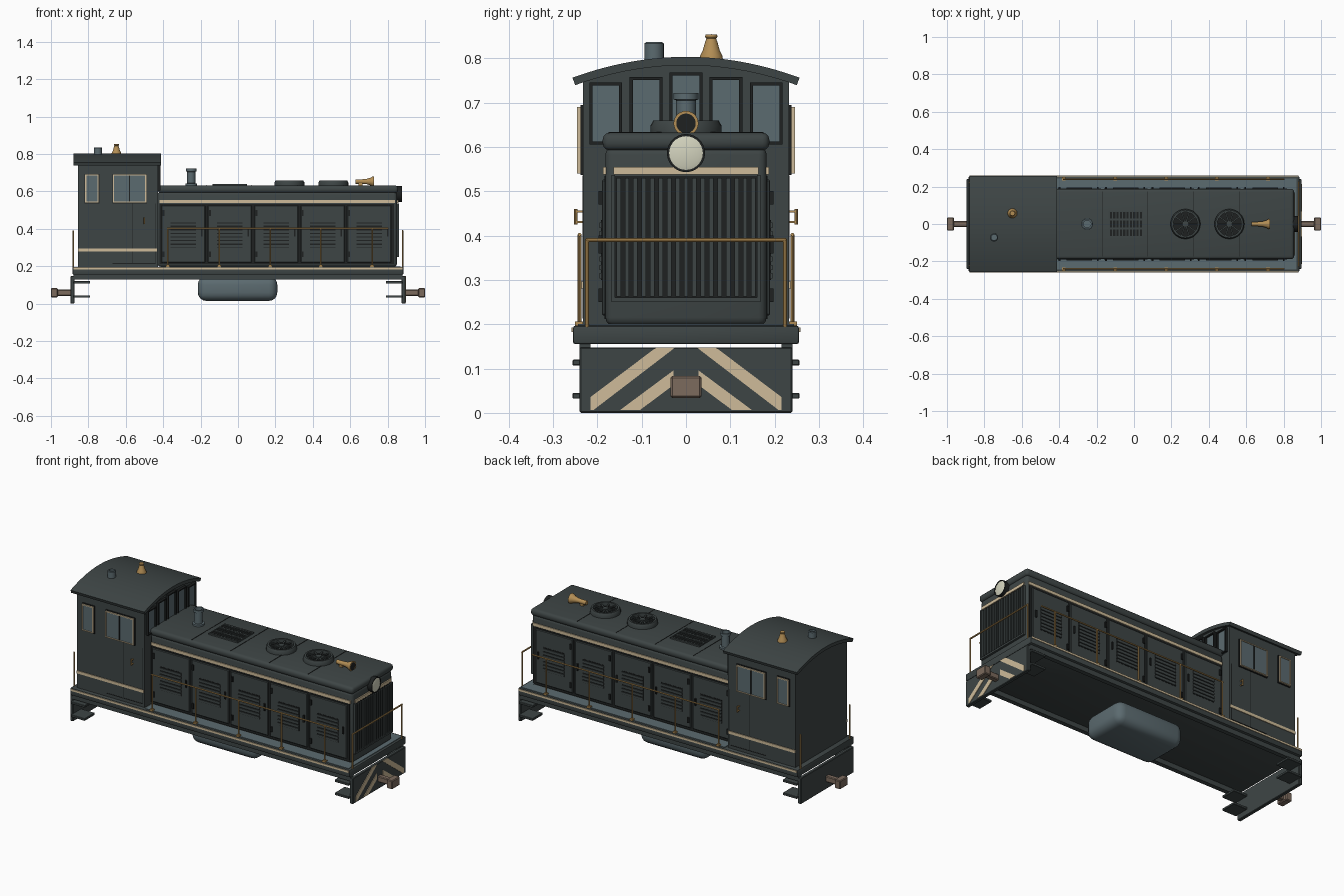
import bpy, bmesh, math
from mathutils import Matrix, Vector


def material(name, r, g, b):
    m = bpy.data.materials.new(name)
    m.diffuse_color = (r, g, b, 1)
    return m


DARK = material("charcoal_paint", 0.048, 0.060, 0.060)
BLACK = material("black_recess", 0.013, 0.015, 0.015)
BLUE = material("blue_grey", 0.105, 0.145, 0.160)
CREAM = material("cream_stripe", 0.62, 0.50, 0.32)
GOLD = material("brass", 0.45, 0.27, 0.09)
BROWN = material("coupler_brown", 0.20, 0.145, 0.11)
LENS = material("lamp_lens", 0.66, 0.66, 0.52)


def finish(name, bm, mat, angle=35):
    bmesh.ops.recalc_face_normals(bm, faces=bm.faces)
    me = bpy.data.meshes.new(name)
    bm.to_mesh(me)
    bm.free()
    me.materials.append(mat)
    for p in me.polygons:
        p.use_smooth = True
    me.set_sharp_from_angle(angle=math.radians(angle))
    ob = bpy.data.objects.new(name, me)
    bpy.context.collection.objects.link(ob)
    return ob


def boxes(name, specs, mat, bevel=0.0, seg=2):
    """Each spec is x0, x1, y0, y1, z0, z1, with an optional matrix."""
    bm = bmesh.new()
    for s in specs:
        lo, hi = Vector(s[0:6:2]), Vector(s[1:6:2])
        m = Matrix.Translation((lo + hi) / 2) @ Matrix.Diagonal((*(hi - lo), 1))
        if len(s) > 6:
            m = s[6] @ m
        bmesh.ops.create_cube(bm, size=1, matrix=m)
    if bevel:
        bmesh.ops.bevel(bm, geom=bm.edges[:], offset=bevel, segments=seg,
                        profile=0.5, affect='EDGES', clamp_overlap=True)
    return finish(name, bm, mat)


def both(specs):
    """Repeat boxes on the other side of the centre line."""
    return specs + [(s[0], s[1], -s[3], -s[2], s[4], s[5]) for s in specs]


def rods(name, pairs, r, mat, sides=8):
    bm = bmesh.new()
    for a, b in pairs:
        a, b = Vector(a), Vector(b)
        m = Matrix.Translation((a + b) / 2) @ (b - a).to_track_quat('Z', 'Y').to_matrix().to_4x4()
        bmesh.ops.create_cone(bm, cap_ends=True, segments=sides, radius1=r, radius2=r,
                              depth=(b - a).length, matrix=m)
    return finish(name, bm, mat)


def lathe(name, profile, origin, mat, along_x=False, n=28):
    """Spin (radius, height) points around an upright or lengthwise axis."""
    bm = bmesh.new()
    vs = [bm.verts.new((r, 0, h)) for r, h in profile]
    es = [bm.edges.new(p) for p in zip(vs, vs[1:])]
    bmesh.ops.spin(bm, geom=vs + es, cent=(0, 0, 0), axis=(0, 0, 1),
                   angle=math.tau, steps=n, use_duplicate=False)
    bmesh.ops.remove_doubles(bm, verts=bm.verts, dist=1e-5)
    m = Matrix.Translation(origin)
    if along_x:
        m = m @ Matrix.Rotation(math.pi / 2, 4, 'Y')
    bmesh.ops.transform(bm, matrix=m, verts=bm.verts)
    return finish(name, bm, mat)


def prism(name, outlines, x0, x1, mat):
    """Extrude (y, z) outlines lengthwise."""
    bm = bmesh.new()
    for pts in outlines:
        f = bm.faces.new([bm.verts.new((x0, y, z)) for y, z in pts])
        g = bmesh.ops.extrude_face_region(bm, geom=[f])['geom']
        bmesh.ops.translate(bm, vec=(x1 - x0, 0, 0),
                            verts=[v for v in g if isinstance(v, bmesh.types.BMVert)])
    return finish(name, bm, mat, 25)


# Frame: deck, sills, end plates, steps, tank
boxes("deck", [(-0.885, 0.885, -0.255, 0.255, 0.155, 0.197)], DARK, 0.006)
boxes("side_sill", both([(-0.88, 0.88, 0.215, 0.24, 0.128, 0.16)]), DARK)
boxes("deck_stripe", both([(-0.88, 0.88, 0.254, 0.258, 0.182, 0.193)]), CREAM)
boxes("walkway", both([(-0.415, 0.865, 0.18, 0.244, 0.19, 0.2)])
      + [(0.84, 0.87, -0.244, 0.244, 0.19, 0.2)], BLUE)
boxes("end_plate", [(s - 0.01, s + 0.01, -0.24, 0.24, 0, 0.148) for s in (-0.885, 0.885)], DARK, 0.003, 1)
boxes("step", both([(min(s * 0.79, s * 0.88), max(s * 0.79, s * 0.88), 0.165, 0.256, z, z + 0.013)
                    for s in (-1, 1) for z in (0.032, 0.107)]), DARK, 0.002, 1)
boxes("fuel_tank", [(-0.215, 0.21, -0.135, 0.135, 0.015, 0.146)], BLUE, 0.045, 4)

# Diagonal warning stripes on the nose end plate
outer = [(0.215, 0.007), (0.215, 0.036), (0.068, 0.147), (0.025, 0.147), (0.208, 0.007)]
inner = [(0.148, 0.007), (0.103, 0.007), (0.028, 0.063), (0.028, 0.096)]
prism("warning_stripes", [[(s * y, z) for y, z in o] for o in (outer, inner) for s in (-1, 1)],
      0.894, 0.898, CREAM)

# Couplers
for s, tag in ((1, "front"), (-1, "rear")):
    def span(a, b):
        return (min(s * a, s * b), max(s * a, s * b))
    boxes(tag + "_coupler", [(*span(0.89, 0.97), -0.015, 0.015, 0.042, 0.075),
                             (*span(0.963, 1.0), -0.035, 0.035, 0.034, 0.083)], BROWN, 0.004, 1)

# Hood: body, rounded cap, stripe
boxes("hood_body", [(-0.43, 0.85, -0.182, 0.182, 0.197, 0.60)], DARK, 0.018, 3)
boxes("hood_cap", [(-0.43, 0.856, -0.188, 0.188, 0.592, 0.632)], DARK, 0.016, 3)
boxes("hood_stripe", both([(-0.42, 0.84, 0.18, 0.187, 0.538, 0.555)])
      + [(0.846, 0.857, -0.163, 0.163, 0.538, 0.555)], CREAM)
boxes("roof_seam", [(x - 0.002, x + 0.002, -0.175, 0.175, 0.63, 0.6335)
                    for x in (-0.17, 0.073, 0.32, 0.565)], BLACK)

# Hood side doors with louvres, hinges and handles
door_x = [-0.41 + 0.2485 * i for i in range(5)]
boxes("door_gap", both([(-0.42, 0.835, 0.18, 0.184, 0.212, 0.534)]), BLACK)
boxes("hood_door", both([(x, x + 0.235, 0.18, 0.190, 0.22, 0.526) for x in door_x]), DARK, 0.003, 1)
boxes("louvre_recess", both([(x + 0.05, x + 0.185, 0.188, 0.1912, 0.30, 0.435) for x in door_x]), BLACK)
boxes("louvre_slat", both([(x + 0.05, x + 0.185, 0.188, 0.195, 0.303 + 0.019 * k, 0.315 + 0.019 * k)
                           for x in door_x for k in range(7)]), DARK)
boxes("door_hinge", both([(x + 0.006, x + 0.016, 0.188, 0.197, z, z + 0.03)
                          for x in door_x for z in (0.25, 0.47)]), BLACK)
boxes("door_handle", both([(x + 0.212, x + 0.22, 0.188, 0.197, 0.36, 0.40) for x in door_x]), BLACK)

# Radiator grille on the nose
boxes("grille_recess", [(0.845, 0.853, -0.163, 0.163, 0.258, 0.534)], BLACK)
boxes("grille_bar", [(0.85, 0.862, y - 0.005, y + 0.005, 0.262, 0.53)
                     for y in [-0.152 + 0.019 * i for i in range(17)]], DARK)
boxes("grille_frame", both([(0.845, 0.862, 0.16, 0.168, 0.25, 0.536)])
      + [(0.845, 0.862, -0.165, 0.165, 0.25, 0.26)], DARK)

# Headlight
lathe("headlight_housing", [(0, 0), (0.043, 0), (0.043, 0.038), (0.038, 0.038), (0.038, 0.03)],
      (0.838, 0, 0.586), BLACK, True)
lathe("headlight_lens", [(0.039, 0), (0.039, 0.035), (0.03, 0.038), (0, 0.04)],
      (0.838, 0, 0.586), LENS, True)

# Hood top: vent grid, fans, exhaust, horn
boxes("vent_base", [(-0.135, 0.048, -0.07, 0.07, 0.63, 0.635)], BLACK)
boxes("vent_bar", [(-0.135 + 0.0178 * i, -0.129 + 0.0178 * i, -0.07, 0.07, 0.632, 0.64) for i in range(11)]
      + [(-0.135, 0.049, y - 0.005, y + 0.005, 0.632, 0.64) for y in (-0.068, -0.024, 0.024, 0.068)], DARK)
for tag, fx in (("rear", 0.275), ("front", 0.51)):
    c = (fx, 0, 0.63)
    lathe(tag + "_fan_ring", [(0.08, 0), (0.08, 0.018), (0.074, 0.029), (0.064, 0.029), (0.064, 0.005)], c, DARK)
    lathe(tag + "_fan_well", [(0.066, 0), (0.066, 0.008), (0, 0.008)], c, BLACK)
    lathe(tag + "_fan_hub", [(0.016, 0), (0.016, 0.026), (0, 0.028)], c, DARK, n=16)
    boxes(tag + "_fan_blade", [(0.01, 0.066, -0.004, 0.004, 0.015, 0.021,
                                Matrix.Translation(c) @ Matrix.Rotation(math.tau * k / 10, 4, 'Z'))
                               for k in range(10)], DARK)
lathe("exhaust_stack", [(0.032, 0), (0.032, 0.012), (0.022, 0.014), (0.022, 0.075), (0.028, 0.077),
                        (0.028, 0.092), (0.02, 0.092), (0.02, 0.07), (0, 0.07)], (-0.25, 0, 0.63), BLUE)
lathe("horn", [(0, 0), (0.012, 0), (0.012, 0.035), (0.014, 0.06), (0.02, 0.08), (0.028, 0.095),
               (0.028, 0.1), (0.022, 0.1)], (0.627, 0, 0.653), GOLD, True)
lathe("horn_mouth", [(0.0235, 0), (0.0235, 0.003), (0, 0.003)], (0.7235, 0, 0.653), BLACK, True)
boxes("horn_foot", [(0.645, 0.665, -0.008, 0.008, 0.63, 0.65)], GOLD)

# Cab shell and arched roof
def arch(y):
    return 0.803 - 0.047 * (y / 0.256) ** 2


ys = [-1 + i / 9 for i in range(19)]
prism("cab", [[(-0.232, 0.197), (0.232, 0.197)] + [(-0.232 * t, arch(0.232 * t) - 0.01) for t in ys]],
      -0.855, -0.428, DARK)
prism("cab_roof", [[(0.256 * t, arch(0.256 * t)) for t in ys]
                   + [(-0.25 * t, arch(0.25 * t) - 0.019) for t in ys]], -0.88, -0.413, DARK)
boxes("cab_stripe", both([(-0.855, -0.432, 0.23, 0.236, 0.28, 0.296)]), CREAM)
boxes("cab_door_seam", both([(x, x + 0.004, 0.23, 0.2335, 0.215, 0.535) for x in (-0.565, -0.442)]
                            + [(-0.67, -0.442, 0.23, 0.2335, 0.213, 0.217)]), BLACK)
rods("cab_door_handle", [((-0.5, s * 0.249, 0.425), (-0.5, s * 0.249, 0.46)) for s in (-1, 1)], 0.004, GOLD)
boxes("cab_door_handle_mount", both([(-0.503, -0.497, 0.23, 0.25, z, z + 0.005) for z in (0.428, 0.452)]), GOLD)

# Cab side windows
side_windows = [(-0.817, -0.745), (-0.668, -0.49)]
boxes("side_window_border", both([(a - 0.004, b + 0.004, 0.23, 0.238, 0.536, 0.694)
                                  for a, b in side_windows]), BLACK)
trim = []
for a, b in side_windows:
    trim += [(x - 0.003, x + 0.003, 0.23, 0.246, 0.54, 0.69) for x in (a + 0.003, b - 0.003)]
    trim += [(a, b, 0.23, 0.246, z, z + 0.005) for z in (0.54, 0.685)]
boxes("side_window_trim", both(trim), CREAM)
boxes("side_window_glass", both([(a + 0.006, b - 0.006, 0.23, 0.241, 0.545, 0.685)
                                 for a, b in side_windows]), BLUE)
boxes("side_window_mullion", both([(-0.583, -0.577, 0.23, 0.245, 0.545, 0.685)]), BLACK)

# Five windows facing along the hood
panes = [(y, 0.605, top) for y, top in ((-0.181, 0.745), (-0.09, 0.758), (0, 0.768), (0.09, 0.758), (0.181, 0.745))]
boxes("front_window_frame", [f for y, b, t in panes for f in (
    (-0.43, -0.414, y - 0.037, y - 0.03, b, t), (-0.43, -0.414, y + 0.03, y + 0.037, b, t),
    (-0.43, -0.414, y - 0.037, y + 0.037, b, b + 0.007),
    (-0.43, -0.414, y - 0.037, y + 0.037, t - 0.007, t))], BLACK)
boxes("front_window_glass", [(-0.43, -0.424, y - 0.031, y + 0.031, b, t - 0.004) for y, b, t in panes], BLUE)

# Roof fittings
lathe("roof_vent", [(0.022, 0), (0.022, 0.038), (0.018, 0.041), (0.015, 0.041), (0.015, 0.03), (0, 0.03)],
      (-0.748, -0.072, 0.795), BLUE, n=20)
lathe("roof_bell", [(0.026, 0), (0.025, 0.008), (0.019, 0.02), (0.014, 0.038), (0.011, 0.046),
                    (0.014, 0.05), (0.013, 0.055), (0, 0.056)], (-0.65, 0.057, 0.798), GOLD)

# Handrails
posts = [-0.375, -0.1, 0.172, 0.443, 0.717]
side_rail = []
for s in (-1, 1):
    side_rail.append(((-0.38, s * 0.24, 0.402), (0.805, s * 0.24, 0.402)))
    side_rail += [((x, s * 0.24, 0.195), (x, s * 0.24, 0.402)) for x in posts]
rods("side_handrail", side_rail, 0.0042, GOLD)
boxes("handrail_foot", both([(x - 0.01, x + 0.01, 0.232, 0.25, 0.195, 0.206) for x in posts]), GOLD)
rods("nose_handrail", [((0.88, -0.226, 0.39), (0.88, 0.226, 0.39))]
     + [((0.88, s * 0.223, 0.19), (0.88, s * 0.223, 0.392)) for s in (-1, 1)], 0.0045, GOLD)
rods("rear_grab_post", [((-0.88, s * 0.223, 0.19), (-0.88, s * 0.223, 0.39)) for s in (-1, 1)], 0.0045, GOLD)
